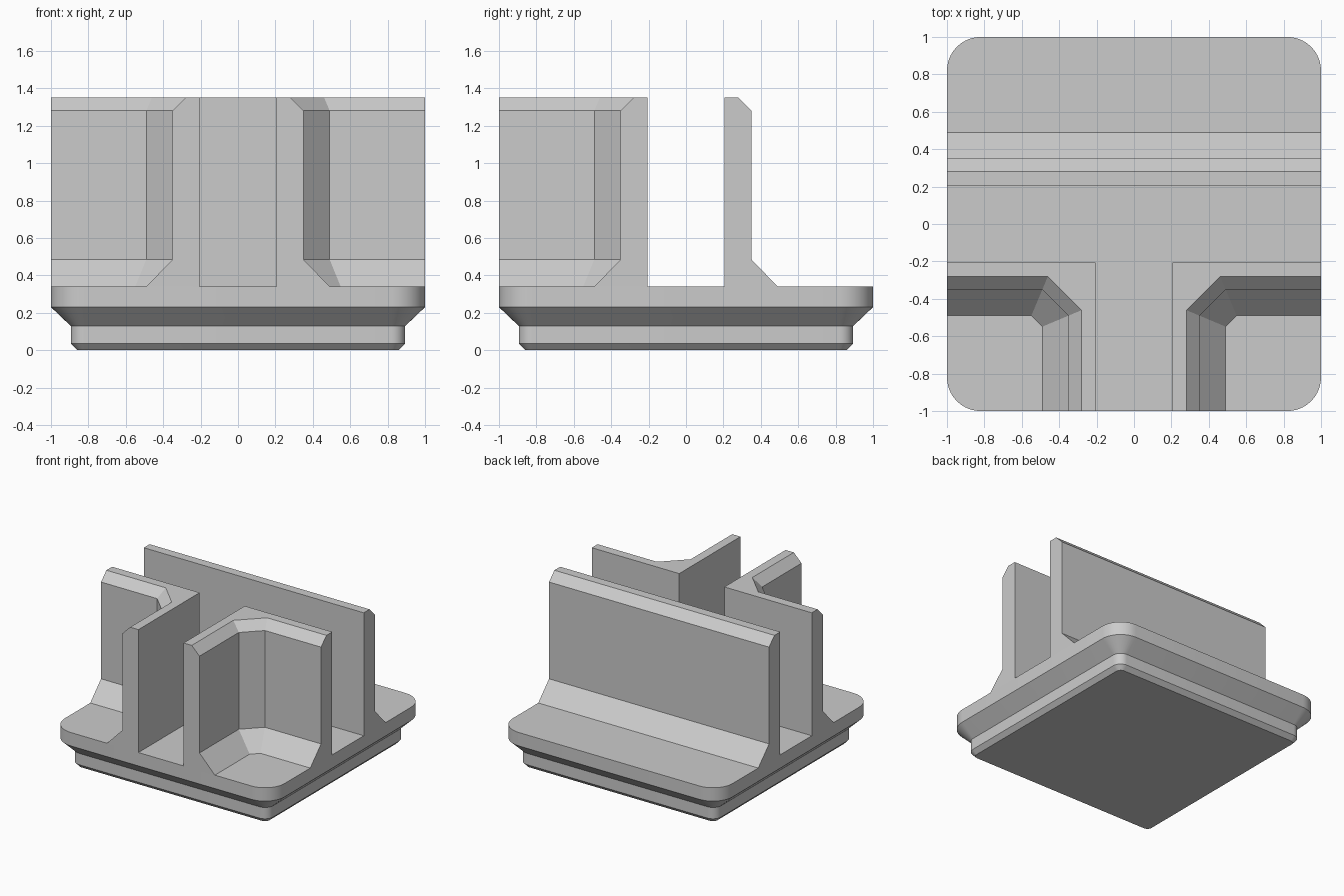
import bpy
import bmesh
from math import cos, sin, pi, radians

cube = bpy.data.objects.get("Cube")
if cube:
    bpy.data.objects.remove(cube, do_unlink=True)

grey = bpy.data.materials.new("plain grey")
grey.use_nodes = True
colour = (0.6, 0.6, 0.6, 1)
grey.diffuse_color = colour
grey.node_tree.nodes["Principled BSDF"].inputs["Base Color"].default_value = colour


def loft(name, sections):
    """Closed solid through matching rings of points."""
    bm = bmesh.new()
    rings = [[bm.verts.new(p) for p in ring] for ring in sections]
    for low, high in zip(rings, rings[1:]):
        n = len(low)
        for i in range(n):
            j = (i + 1) % n
            bm.faces.new((low[i], low[j], high[j], high[i]))
    bm.faces.new(rings[0])
    bm.faces.new(rings[-1])
    bmesh.ops.recalc_face_normals(bm, faces=bm.faces[:])
    mesh = bpy.data.meshes.new(name)
    bm.to_mesh(mesh)
    bm.free()
    mesh.materials.append(grey)
    obj = bpy.data.objects.new(name, mesh)
    bpy.context.collection.objects.link(obj)
    return obj


TOP = 1.35      # wall top
FLOOR = 0.34    # top of the base plate
SLOT = 0.205    # half width of the channels
CORNER = 0.82   # centre of the rounded base corners
STEPS = 10


def rounded_square(half, z):
    r = half - CORNER
    ring = []
    for k, (sx, sy) in enumerate([(1, 1), (-1, 1), (-1, -1), (1, -1)]):
        for i in range(STEPS + 1):
            a = (k + i / STEPS) * pi / 2
            ring.append((sx * CORNER + r * cos(a), sy * CORNER + r * sin(a), z))
    return ring


# Stepped base plate with rounded corners
base = loft("base_plate", [rounded_square(h, z) for h, z in
            [(0.86, 0), (0.893, 0.035), (0.893, 0.128), (1, 0.23), (1, FLOOR)]])
bpy.ops.object.select_all(action='DESELECT')
base.select_set(True)
bpy.context.view_layer.objects.active = base
bpy.ops.object.shade_smooth_by_angle(angle=radians(30))

# Outer wall profile: distance from the centre line, height
profile = [(0.49, FLOOR), (0.35, 0.485), (0.35, 1.28), (0.28, TOP)]

# Straight back wall
outline = [(SLOT, FLOOR)] + profile + [(SLOT, TOP)]
loft("back_wall", [[(x, y, z) for y, z in outline] for x in (-1, 1)])


def corner_ring(side, d, z):
    """L outline whose outer corner is cut at 45 degrees."""
    c = d + 0.14 + (0.35 - d) * 0.58
    points = [(SLOT, -SLOT), (1, -SLOT), (1, -d), (c, -d),
              (d, -c), (d, -1), (SLOT, -1)]
    return [(side * x, y, z) for x, y in points]


# Mirrored L-shaped front walls
for side, label in ((1, "left"), (-1, "right")):
    loft("front_corner_wall_" + label,
         [corner_ring(side, d, z) for d, z in profile])
